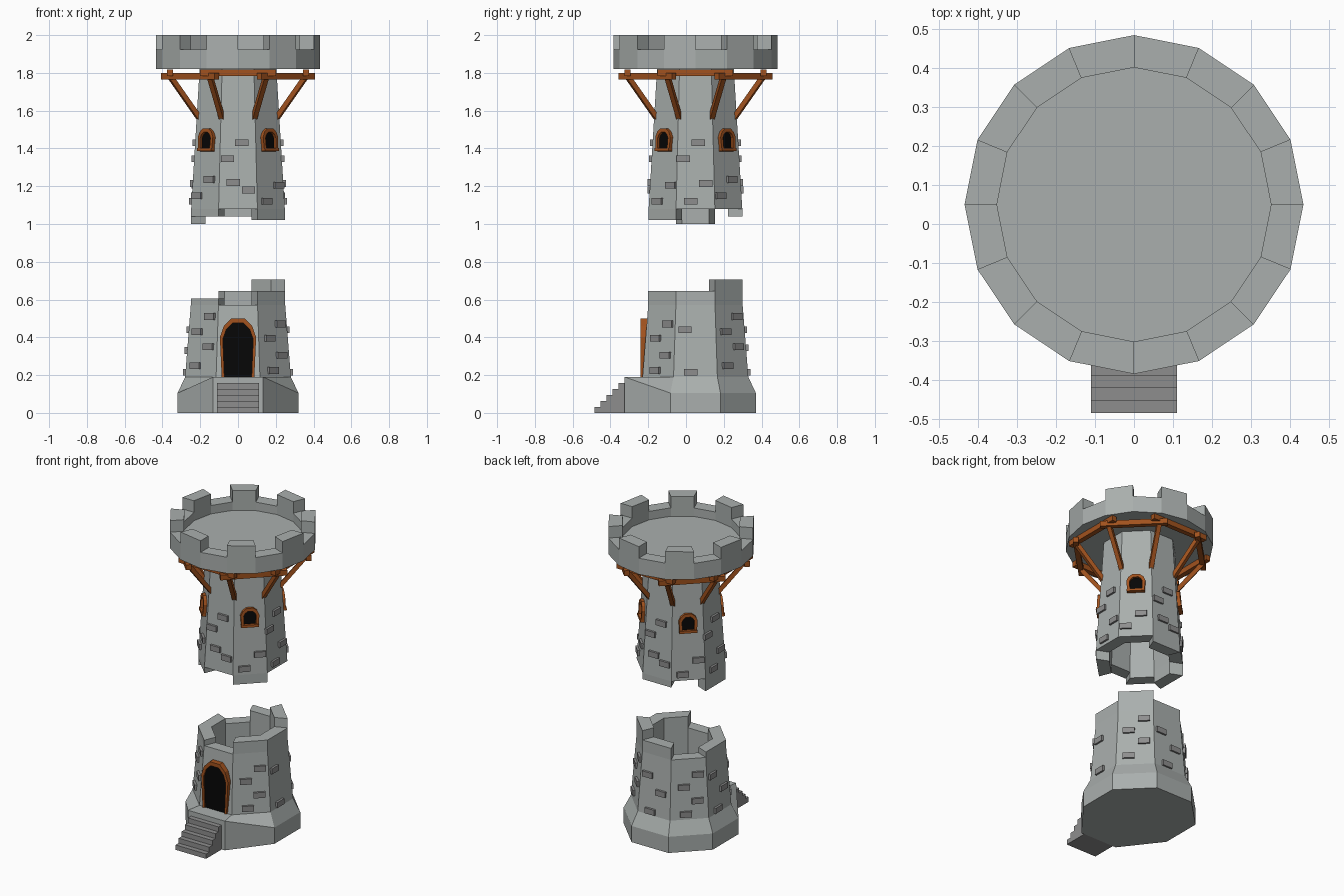
import bpy, bmesh
from math import radians, cos, atan2, hypot
from mathutils import Matrix, Vector

if "Cube" in bpy.data.objects:
    bpy.data.objects.remove(bpy.data.objects["Cube"])

CY = 0.05                      # tower axis sits slightly behind the origin
T, RX = Matrix.Translation, lambda a: Matrix.Rotation(a, 4, 'X')


def material(name, col):
    m = bpy.data.materials.new(name)
    m.diffuse_color = (*col, 1)
    m.use_nodes = True
    m.node_tree.nodes["Principled BSDF"].inputs["Base Color"].default_value = m.diffuse_color
    return m


WOOD = material("wood", (0.36, 0.085, 0.013))
DARK = material("dark_opening", (0.002, 0.002, 0.002))
STONE = material("stone", (0.40, 0.43, 0.42))
BRICK = material("dark_stone", (0.27, 0.27, 0.27))


def finish(bm, name, mat=STONE):
    bmesh.ops.recalc_face_normals(bm, faces=bm.faces)
    me = bpy.data.meshes.new(name)
    bm.to_mesh(me)
    bm.free()
    me.materials.append(mat)
    ob = bpy.data.objects.new(name, me)
    bpy.context.collection.objects.link(ob)
    return ob


def around(deg):
    """Frame on the tower axis, turned so that local -y points outward."""
    return T((0, CY, 0)) @ Matrix.Rotation(radians(deg), 4, 'Z')


def revolve(bm, profile, n=8, start=0, count=None, phase=-0.5):
    """Sweep a closed (apothem, z) profile around the axis in n flat steps."""
    full = count is None
    count = n if full else count
    k = 1 / cos(radians(180 / n)) if n == 8 else 1
    rows = []
    for i in range(count + (not full)):
        m = around((start + i + phase) * 360 / n)
        rows.append([bm.verts.new(m @ Vector((0, -r * k, z))) for r, z in profile])
    p = len(profile)
    for i in range(count):
        a, b = rows[i], rows[(i + 1) % len(rows)]
        for j in range(p):
            bm.faces.new((a[j], b[j], b[(j + 1) % p], a[(j + 1) % p]))
    if not full:
        bm.faces.new(rows[0])
        bm.faces.new(rows[-1])
    else:
        bmesh.ops.remove_doubles(bm, verts=[v for r in rows for v in r], dist=1e-5)


def box(bm, m, size):
    bmesh.ops.create_cube(bm, size=1, matrix=m @ Matrix.Diagonal((*size, 1)))


def arch(w, spring, h, z0=0.0):
    half = [(w * 0.9, z0), (w, spring), (w * 0.78, spring + 0.6 * (h - spring)), (w * 0.37, h)]
    return half + [(-x, z) for x, z in reversed(half)]


def arch_frame(bm, m, outer, inner, depth):
    ring = [[bm.verts.new(m @ Vector((x, y, z))) for x, z in pts]
            for pts, y in ((outer, 0), (inner, 0), (inner, depth), (outer, depth))]
    for j in range(len(outer) - 1):
        for i in range(4):
            a, b = ring[i], ring[(i + 1) % 4]
            bm.faces.new((a[j], a[j + 1], b[j + 1], b[j]))
    for e in (0, -1):
        bm.faces.new([r[e] for r in ring])


def panel(bm, m, pts):
    bm.faces.new([bm.verts.new(m @ Vector((x, 0, z))) for x, z in reversed(pts)])


# Plinth, with its front side pulled forward into a landing
bm = bmesh.new()
revolve(bm, [(0, 0), (.32, 0), (.32, .105), (.28, .19), (0, .19)])
for v in bm.verts:
    if v.co.y < -.25 and v.co.z < .15:
        v.co.y = -.325
        if v.co.z > .05:
            v.co.z = .19
finish(bm, "plinth")

# Stairs
bm = bmesh.new()
for i in range(5):
    y, h = -.485 + .032 * i, .19 * (i + 1) / 6
    box(bm, T((0, (y - .32) / 2, h / 2)), (.22, -.32 - y, h))
finish(bm, "stairs", BRICK)

# Lower wall with a broken rim
bm = bmesh.new()
revolve(bm, [(.28, .19), (.25, .57), (.175, .57), (.175, .2), (0, .2), (0, .19)])
for k, h in enumerate((.57, .645, .645, .705, .645, .57, .605, .605)):
    if h > .57:
        revolve(bm, [(.25, .57), (.25, h), (.175, h), (.175, .57)], start=k, count=1)
finish(bm, "lower_wall")

# Upper wall with a broken underside
bm = bmesh.new()
revolve(bm, [(.248, 1.08), (.203, 1.825), (0, 1.825), (0, 1.75), (.14, 1.75), (.172, 1.08)])
for k, h in enumerate((1.08, 1.02, 1.08, 1.08, 1.04, 1.08, 1.0, 1.04)):
    if h < 1.08:
        revolve(bm, [(.248, 1.08), (.248, h), (.172, h), (.172, 1.08)], start=k, count=1)
finish(bm, "upper_wall")

# Battlement: floor and low wall, then every other sector raised
bm = bmesh.new()
revolve(bm, [(0, 1.82), (.435, 1.82), (.435, 1.925), (.352, 1.925), (.352, 1.87), (0, 1.87)],
        n=16, phase=0)
for k in range(1, 16, 2):
    revolve(bm, [(.435, 1.925), (.435, 2), (.352, 2), (.352, 1.925)],
            n=16, start=k, count=1, phase=0)
finish(bm, "battlement")

# Protruding bricks: (offset along face, height) per kind of face
SIDE_UP = [(.015, 1.43), (-.065, 1.345), (.055, 1.215), (-.025, 1.12)]
FRONT_UP = [(.02, 1.43), (-.055, 1.345), (-.025, 1.22), (.055, 1.18)]
RIGHT_DIAG = [(.06, 1.205), (-.035, 1.12), (.055, .47), (-.03, .395), (.05, .305), (-.02, .225)]
LEFT_DIAG = [(.03, 1.235), (-.06, 1.15), (.05, .51), (-.04, .43), (.05, .35), (-.04, .25)]
SIDE_LOW = [(-.055, .44), (-.025, .215)]
faces = [FRONT_UP, RIGHT_DIAG, SIDE_UP + SIDE_LOW, LEFT_DIAG,
         FRONT_UP + SIDE_LOW + [(.045, .345)], RIGHT_DIAG,
         SIDE_UP + SIDE_LOW + [(.045, .33)], LEFT_DIAG]
bm = bmesh.new()
for k, spots in enumerate(faces):
    for u, z in spots:
        ap = .28 - (z - .19) * .079 if z < 1 else .248 - (z - 1.08) * .06
        box(bm, around(45 * k) @ T((u, -ap, z)), (.07, .026, .036))
finish(bm, "bricks", BRICK)

# Door
m = around(0)
bm = bmesh.new()
arch_frame(bm, m @ T((0, -.291, .19)), arch(.096, .21, .31), arch(.08, .2, .285), .045)
finish(bm, "door_frame", WOOD)
bm = bmesh.new()
panel(bm, m @ T((0, -.282, .19)), arch(.085, .2, .29))
finish(bm, "door_opening", DARK)

# Windows on the four diagonal faces
frames, holes = bmesh.new(), bmesh.new()
for k in (1, 3, 5, 7):
    m = around(45 * k) @ T((0, -.229, 1.385)) @ RX(-.06)
    arch_frame(frames, m @ T((0, -.02, 0)), arch(.056, .075, .12), arch(.038, .07, .1), .03)
    box(frames, m @ T((0, -.008, .008)), (.106, .034, .016))
    panel(holes, m @ T((0, -.005, 0)), arch(.04, .07, .102))
finish(frames, "window_frames", WOOD)
finish(holes, "window_openings", DARK)

# Timber ring under the battlement, beams overlapping at the corners
bm = bmesh.new()
for k in range(8):
    z = 1.782 if k % 2 else 1.80
    box(bm, around(45 * k) @ T((0, -.36, z)), (.4, .032, .034))
finish(bm, "timber_ring", WOOD)

# Diagonal struts from the wall corners to the ring corners
bm = bmesh.new()
r0, z0, r1, z1 = .225, 1.565, .388, 1.78
for k in range(8):
    m = around(45 * k + 22.5) @ T((0, -(r0 + r1) / 2, (z0 + z1) / 2)) @ RX(atan2(r1 - r0, z1 - z0))
    box(bm, m, (.026, .026, hypot(r1 - r0, z1 - z0) + .01))
finish(bm, "struts", WOOD)
